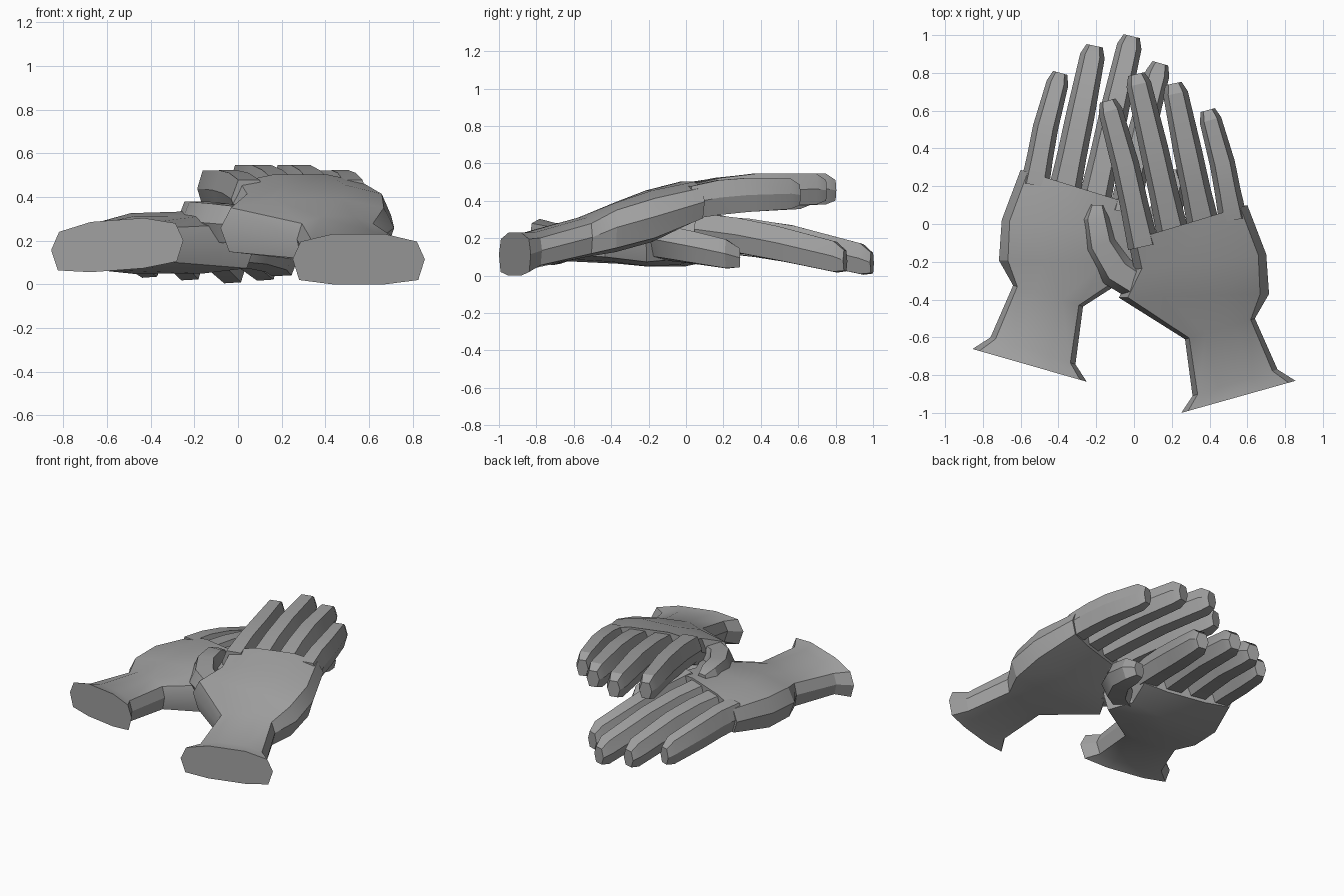
import bpy, bmesh, math
from mathutils import Vector, Matrix

cube = bpy.data.objects.get("Cube")
if cube:
    bpy.data.objects.remove(cube)

glove_grey = bpy.data.materials.new("glove_grey")
glove_grey.use_nodes = True
grey = (0.35, 0.35, 0.35, 1)
glove_grey.diffuse_color = grey
glove_grey.node_tree.nodes["Principled BSDF"].inputs["Base Color"].default_value = grey

# Cross-sections: (across, up)
FLAT = [(-1, 0), (-.88, .7), (-.4, 1), (.4, 1), (.88, .7),
        (1, 0), (.9, -.83), (.4, -1), (-.4, -1), (-.9, -.83)]
HEX = [(-1, 0), (-.6, 1), (.6, 1), (1, 0), (.6, -1), (-.6, -1)]

# The lower hand is the upper one mirrored, tipped forward and moved
MIRROR = Matrix(((-1, 0, 0, 0), (0, 1.02, 0, .185), (0, -.265, 1, -.178), (0, 0, 0, 1)))
HANDS = {"upper": Matrix.Identity(4), "lower": MIRROR}


def loft(name, rings, section):
    """Skin rings of (centre, half-width vector, half-height), once per hand."""
    for hand, matrix in HANDS.items():
        bm = bmesh.new()
        loops = [[bm.verts.new(c + side * u + Vector((0, 0, h * v))) for u, v in section]
                 for c, side, h in rings]
        n = len(section)
        for a, b in zip(loops, loops[1:]):
            for i in range(n):
                bm.faces.new((a[i], a[(i + 1) % n], b[(i + 1) % n], b[i]))
        bm.faces.new(loops[0])
        bm.faces.new(loops[-1])
        bm.transform(matrix)
        bmesh.ops.recalc_face_normals(bm, faces=bm.faces)
        mesh = bpy.data.meshes.new(f"{hand}_{name}")
        bm.to_mesh(mesh)
        bm.free()
        mesh.materials.append(glove_grey)
        obj = bpy.data.objects.new(f"{hand}_{name}", mesh)
        bpy.context.collection.objects.link(obj)
        bpy.ops.object.select_all(action='DESELECT')
        obj.select_set(True)
        bpy.context.view_layer.objects.active = obj
        bpy.ops.object.shade_smooth_by_angle(angle=math.radians(28))


def span(left, right, z, h):
    """Ring between a left and a right edge point."""
    a, b = Vector((*left, z)), Vector((*right, z))
    return (a + b) / 2, (b - a) / 2, h


def digit(name, path):
    """Six-sided digit along (x, y, z, width, half-height) stations."""
    pts = [Vector(p[:3]) for p in path]
    rings = []
    for i, (p, station) in enumerate(zip(pts, path)):
        along = pts[min(i + 1, len(pts) - 1)] - pts[max(i - 1, 0)]
        side = Vector((along.y, -along.x, 0)).normalized()
        rings.append((p, side * station[3] / 2, station[4]))
    loft(name, rings, HEX)


# Flared cuff, wrist and palm
loft("palm", [
    span((.25, -1), (.855, -.83), .115, .115),
    span((.31, -.91), (.76, -.77), .135, .095),
    span((.27, -.61), (.64, -.5), .205, .105),
    span((-.08, -.39), (.715, -.37), .258, .132),
    span((0, -.24), (.7, -.16), .317, .138),
    span((-.03, -.09), (.6, .1), .395, .107),
], FLAT)

# Thumb, rising out of the thumb side of the palm
digit("thumb", [
    (.2, -.36, .265, .16, .075), (.02, -.32, .27, .18, .085),
    (-.09, -.25, .282, .19, .088), (-.175, -.11, .294, .17, .084),
    (-.2, .03, .302, .15, .077), (-.195, .1, .3, .085, .05)])

# Fingers: base, middle joint and tip positions, with width and height shift
fingers = {
    "index_finger": ((.05, -.12), (-.045, .31), (-.125, .6), .142, -.025),
    "middle_finger": ((.21, -.07), (.105, .4), (.025, .74), .147, 0),
    "ring_finger": ((.37, -.02), (.285, .38), (.22, .69), .147, 0),
    "little_finger": ((.525, .02), (.468, .32), (.405, .55), .13, -.025),
}
for name, (base, joint, tip, w, dz) in fingers.items():
    b, j, t = Vector(base), Vector(joint), Vector(tip)
    low, end = b.lerp(j, .5), t + (t - j).normalized() * .055
    digit(name, [
        (*b, .39, w * 1.17, .088), (*low, .43 + dz / 2, w * 1.06, .093),
        (*j, .456 + dz, w * 1.03, .091), (*t, .463 + dz, w * .9, .082),
        (*end, .456 + dz, w * .6, .055)])
